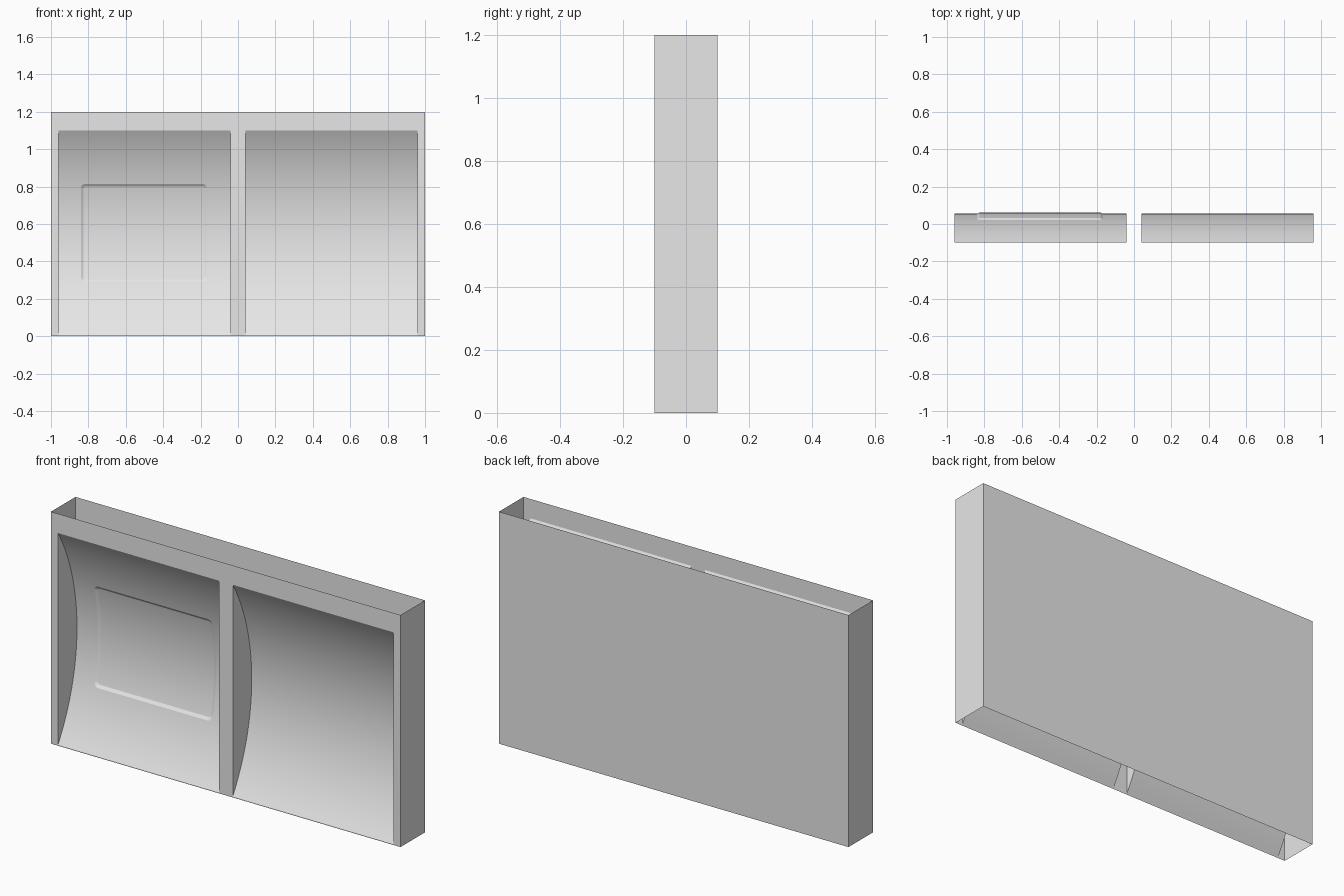
import bpy, bmesh, math
from mathutils import Vector

cube = bpy.data.objects.get("Cube")
if cube:
    bpy.data.objects.remove(cube, do_unlink=True)

grey = bpy.data.materials.new("light grey")
grey.use_nodes = True
grey.diffuse_color = (0.8, 0.8, 0.8, 1)
grey.node_tree.nodes["Principled BSDF"].inputs["Base Color"].default_value = (0.8, 0.8, 0.8, 1)

W, D, H = 1.0, 0.1, 1.2            # half width, half depth, height
Z0, Z1, DEPTH = 0.005, 1.1, 0.155  # niche bottom, top, depth
INNER, OUTER = 0.04, 0.96          # niche sides
ROWS = 48
MID, HALF = (Z0 + Z1) / 2, (Z1 - Z0) / 2
RADIUS = (HALF ** 2 + DEPTH ** 2) / (2 * DEPTH)


def arc(z):
    """Depth of the curved niche back at height z."""
    return -D + DEPTH - RADIUS + math.sqrt(RADIUS ** 2 - (z - MID) ** 2)


def finish(name, bm, smooth=False):
    mesh = bpy.data.meshes.new(name)
    bm.to_mesh(mesh)
    bm.free()
    obj = bpy.data.objects.new(name, mesh)
    bpy.context.collection.objects.link(obj)
    mesh.materials.append(grey)
    if smooth:
        bpy.ops.object.select_all(action='DESELECT')
        obj.select_set(True)
        bpy.context.view_layer.objects.active = obj
        bpy.ops.object.shade_smooth_by_angle(angle=math.radians(15))
    return obj


def sheet(name, polygons, facing):
    """Open sheet of flat polygons, all turned towards one direction."""
    bm = bmesh.new()
    for points in polygons:
        face = bm.faces.new([bm.verts.new(p) for p in points])
        face.normal_update()
        if face.normal.dot(Vector(facing)) < 0:
            face.normal_flip()
    return finish(name, bm)


def upright(x0, x1, y, z0, z1):
    return [(x0, y, z0), (x1, y, z0), (x1, y, z1), (x0, y, z1)]


def rounded_loop(x0, x1, z0, z1, r, y):
    """Rounded rectangle outline in the x-z plane."""
    points = []
    corners = [(x1 - r, z1 - r), (x0 + r, z1 - r), (x0 + r, z0 + r), (x1 - r, z0 + r)]
    for i, (cx, cz) in enumerate(corners):
        for k in range(7):
            a = math.radians(90 * i + 15 * k)
            points.append((cx + r * math.cos(a), y, cz + r * math.sin(a)))
    return points


def ring(bm, points):
    verts = [bm.verts.new(p) for p in points]
    edges = [bm.edges.new((v, verts[i - 1])) for i, v in enumerate(verts)]
    return verts, edges


# Outer shell, open at the top and bottom
sheet("back_panel", [upright(-W, W, D, 0, H)], (0, 1, 0))
for side, name in ((1, "left_side_panel"), (-1, "right_side_panel")):
    x = side * W
    sheet(name, [[(x, -D, 0), (x, D, 0), (x, D, H), (x, -D, H)]], (side, 0, 0))

# Front frame around the two openings
sheet("front_frame", [
    upright(-W, W, -D, Z1, H),
    upright(-W, -OUTER, -D, 0, Z1),
    upright(-INNER, INNER, -D, 0, Z1),
    upright(OUTER, W, -D, 0, Z1),
    upright(-OUTER, -INNER, -D, 0, Z0),
    upright(INNER, OUTER, -D, 0, Z0)], (0, -1, 0))

# Curved cheeks at the niche sides
heights = [Z0 + (Z1 - Z0) * i / ROWS for i in range(ROWS + 1)]
for x, facing, name in ((-OUTER, 1, "right_niche_outer_cheek"), (-INNER, -1, "right_niche_inner_cheek"),
                        (INNER, 1, "left_niche_inner_cheek"), (OUTER, -1, "left_niche_outer_cheek")):
    sheet(name, [[(x, arc(z), z) for z in heights]], (facing, 0, 0))


def niche(name, x0, x1, recess=None):
    """Flat wall, with an optional recessed panel, bent into the arc."""
    bm = bmesh.new()
    verts, edges = ring(bm, upright(x0, x1, 0, Z0, Z1))
    cuts = set(heights[1:-1])
    if recess:
        left, right, low, high = recess
        outer = rounded_loop(left, right, low, high, 0.024, 0)
        t = 0.014
        inner = rounded_loop(left + t, right - t, low + t, high - t, 0.012, 0.007)
        ov, oe = ring(bm, outer)
        bmesh.ops.triangle_fill(bm, edges=edges + oe, use_beauty=True)
        iv, ie = ring(bm, inner)
        for i in range(len(ov)):
            bm.faces.new((ov[i - 1], ov[i], iv[i], iv[i - 1]))
        bm.faces.new(iv)
        cuts |= {round(p[2], 5) for p in outer + inner}
    else:
        bm.faces.new(verts)
    for z in sorted(cuts):
        bmesh.ops.bisect_plane(bm, geom=bm.verts[:] + bm.edges[:] + bm.faces[:], dist=0.00002,
                               plane_co=(0, 0, z), plane_no=(0, 0, 1))
    for v in bm.verts:
        v.co.y += arc(v.co.z)
    for f in bm.faces:
        f.normal_update()
        if f.normal.y > 0:
            f.normal_flip()
    finish(name, bm, smooth=True)


niche("right_niche_back", -OUTER, -INNER, (-0.84, -0.165, 0.29, 0.815))
niche("left_niche_back", INNER, OUTER)
